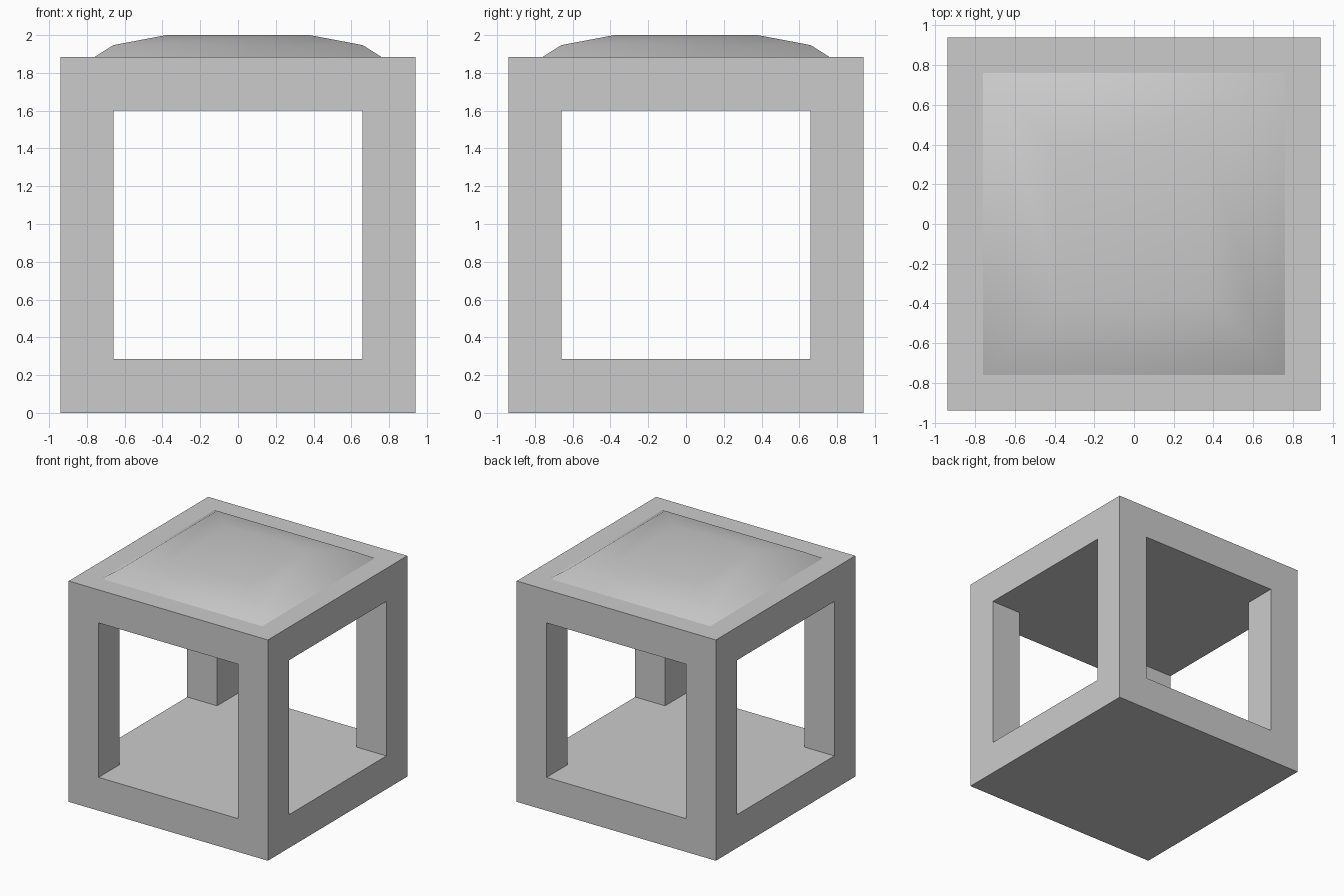
import bpy, bmesh
from mathutils import Vector

if "Cube" in bpy.data.objects:
    bpy.data.objects.remove(bpy.data.objects["Cube"])


def finish(bm, name):
    bmesh.ops.remove_doubles(bm, verts=bm.verts, dist=1e-5)
    bmesh.ops.recalc_face_normals(bm, faces=bm.faces)
    mesh = bpy.data.meshes.new(name)
    bm.to_mesh(mesh)
    bm.free()
    obj = bpy.data.objects.new(name, mesh)
    bpy.context.collection.objects.link(obj)
    return obj


# Open cube frame: 3x3x3 cells, solid floor and roof slabs joined by corner posts
H = [-0.94, -0.658, 0.658, 0.94]
GRID = [H, H, [0.0, 0.284, 1.602, 1.884]]


def solid(c):
    return all(0 <= v <= 2 for v in c) and (c[2] != 1 or (c[0] != 1 and c[1] != 1))


bm = bmesh.new()
for cell in [(i, j, k) for i in range(3) for j in range(3) for k in range(3)]:
    if not solid(cell):
        continue
    for axis in range(3):
        for side in (0, 1):
            other = list(cell)
            other[axis] += 2 * side - 1
            if solid(other):
                continue
            quad = []
            for du, dv in ((0, 0), (1, 0), (1, 1), (0, 1)):
                idx = list(cell)
                idx[axis] += side
                idx[(axis + 1) % 3] += du
                idx[(axis + 2) % 3] += dv
                quad.append(bm.verts.new([GRID[a][idx[a]] for a in range(3)]))
            bm.faces.new(quad)
finish(bm, "cube_frame")

# Shallow domed cap: square rings lofted upward, smooth shaded
bm = bmesh.new()
rings = []
for r, z in ((0.76, 1.884), (0.66, 1.947), (0.38, 2.0)):
    rings.append([bm.verts.new(Vector((r * sx, r * sy, z)))
                  for sx, sy in ((-1, -1), (1, -1), (1, 1), (-1, 1))])
for a, b in zip(rings, rings[1:]):
    for i in range(4):
        j = (i + 1) % 4
        bm.faces.new((a[i], a[j], b[j], b[i]))
bm.faces.new(rings[-1])
bm.faces.new(rings[0][::-1])
for f in bm.faces:
    f.smooth = f.normal.z >= 0
cap = finish(bm, "domed_cap")
bpy.context.view_layer.objects.active = cap
cap.select_set(True)
bpy.ops.object.shade_smooth_by_angle(angle=1.0)
